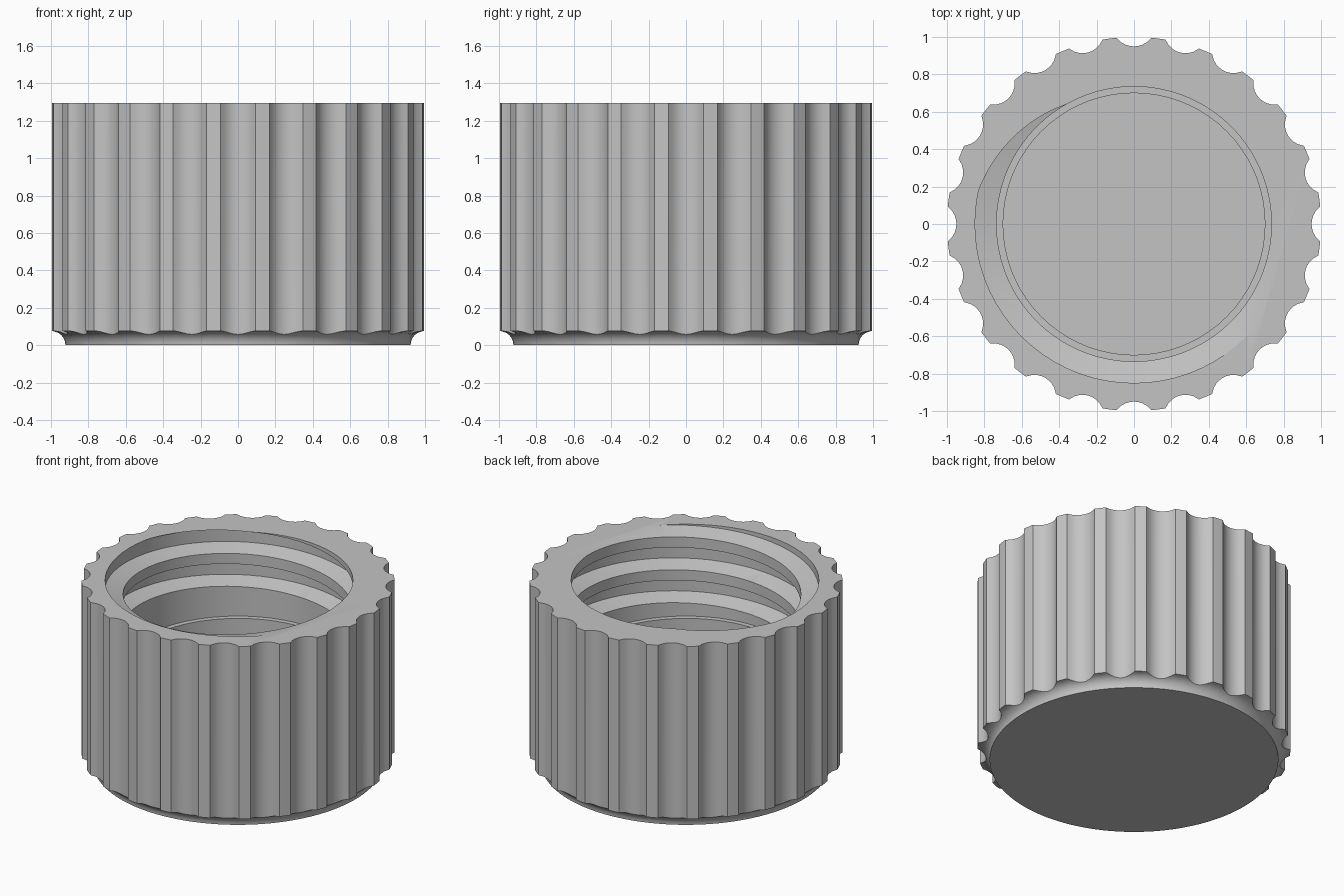
import bpy, bmesh, math
from math import sin, cos, radians

if "Cube" in bpy.data.objects:
    bpy.data.objects.remove(bpy.data.objects["Cube"], do_unlink=True)

HEIGHT = 1.295
COVE = 0.077                       # radius of the concave bottom edge
FLUTES = 24
FLUTE_DIST, FLUTE_RAD = 1.066, 0.1165
BORE, NECK, ROOT = 0.735, 0.70, 0.85
SHELF_Z, FLOOR_Z = 0.70, 0.12
PITCH = 0.232

grey = bpy.data.materials.new("light grey plastic")
grey.use_nodes = True
grey.diffuse_color = (0.55, 0.55, 0.55, 1)
grey.node_tree.nodes["Principled BSDF"].inputs["Base Color"].default_value = grey.diffuse_color


def loft(name, rings, closed):
    """Skin a list of equal point loops; cap both ends, or close them in a circle."""
    bm = bmesh.new()
    loops = [[bm.verts.new(p) for p in ring] for ring in rings]
    n = len(loops[0])
    for a, b in zip(loops, loops[1:]):
        for i in range(n):
            j = (i + 1) % n
            bm.faces.new((a[i], a[j], b[j], b[i]))
    if closed:
        bm.faces.new(loops[0])
        bm.faces.new(loops[-1])
    bmesh.ops.recalc_face_normals(bm, faces=bm.faces)
    mesh = bpy.data.meshes.new(name)
    bm.to_mesh(mesh)
    bm.free()
    obj = bpy.data.objects.new(name, mesh)
    bpy.context.collection.objects.link(obj)
    mesh.materials.append(grey)
    return obj


def polar(r, a, z):
    return (r * cos(a), r * sin(a), z)


# Outer outline: scalloped grooves separated by plain teeth
half = math.acos((1 + FLUTE_DIST ** 2 - FLUTE_RAD ** 2) / (2 * FLUTE_DIST))
step = 2 * math.pi / FLUTES
outline = []
for k in range(FLUTES):
    for i in range(9):
        a = half * (i / 4 - 1)
        dip = FLUTE_RAD ** 2 - (FLUTE_DIST * sin(a)) ** 2
        outline.append((k * step + a, FLUTE_DIST * cos(a) - math.sqrt(dip)))
    outline.append((k * step + step / 2, 1.0))

# Body: each column climbs the cove until it meets the outline, then goes straight up
rings = []
for i in range(7):
    ring = []
    for a, r in outline:
        phi = math.acos(max(0, min(1, (1 - r) / COVE))) * i / 6
        ring.append(polar(1 - COVE * cos(phi), a, COVE * sin(phi)))
    rings.append(ring)
rings.append([polar(r, a, HEIGHT) for a, r in outline])
cap = loft("screw_cap", rings, True)

# Stepped bore cutter
SEG = 72
profile = [(NECK, FLOOR_Z), (NECK, SHELF_Z), (BORE, SHELF_Z), (BORE, HEIGHT + 0.3)]
bore = loft("bore_cutter", [[polar(r, math.tau * i / SEG, z) for i in range(SEG)]
                            for r, z in profile], True)

# Trapezoid thread cutter, rising counter-clockwise and running out through the top
section = [(0.62, -0.079), (BORE, -0.079), (ROOT, -0.048),
           (ROOT, 0.048), (BORE, 0.079), (0.62, 0.079)]
rings = []
for deg in range(-525, 386, 5):
    mid = HEIGHT - 0.069 + (deg - 135) / 360 * PITCH
    rings.append([polar(r, radians(deg), mid + z) for r, z in section])
thread = loft("thread_cutter", rings, True)

# Cut the inside, then drop the cutters
bpy.context.view_layer.objects.active = cap
for cutter in (bore, thread):
    cutter.hide_render = True
    mod = cap.modifiers.new("cut", 'BOOLEAN')
    mod.operation = 'DIFFERENCE'
    mod.solver = 'EXACT'
    mod.object = cutter
    bpy.ops.object.modifier_apply(modifier=mod.name)
    bpy.data.objects.remove(cutter, do_unlink=True)

for obj in bpy.context.selected_objects:
    obj.select_set(False)
cap.select_set(True)
bpy.ops.object.shade_smooth_by_angle(angle=radians(20))
